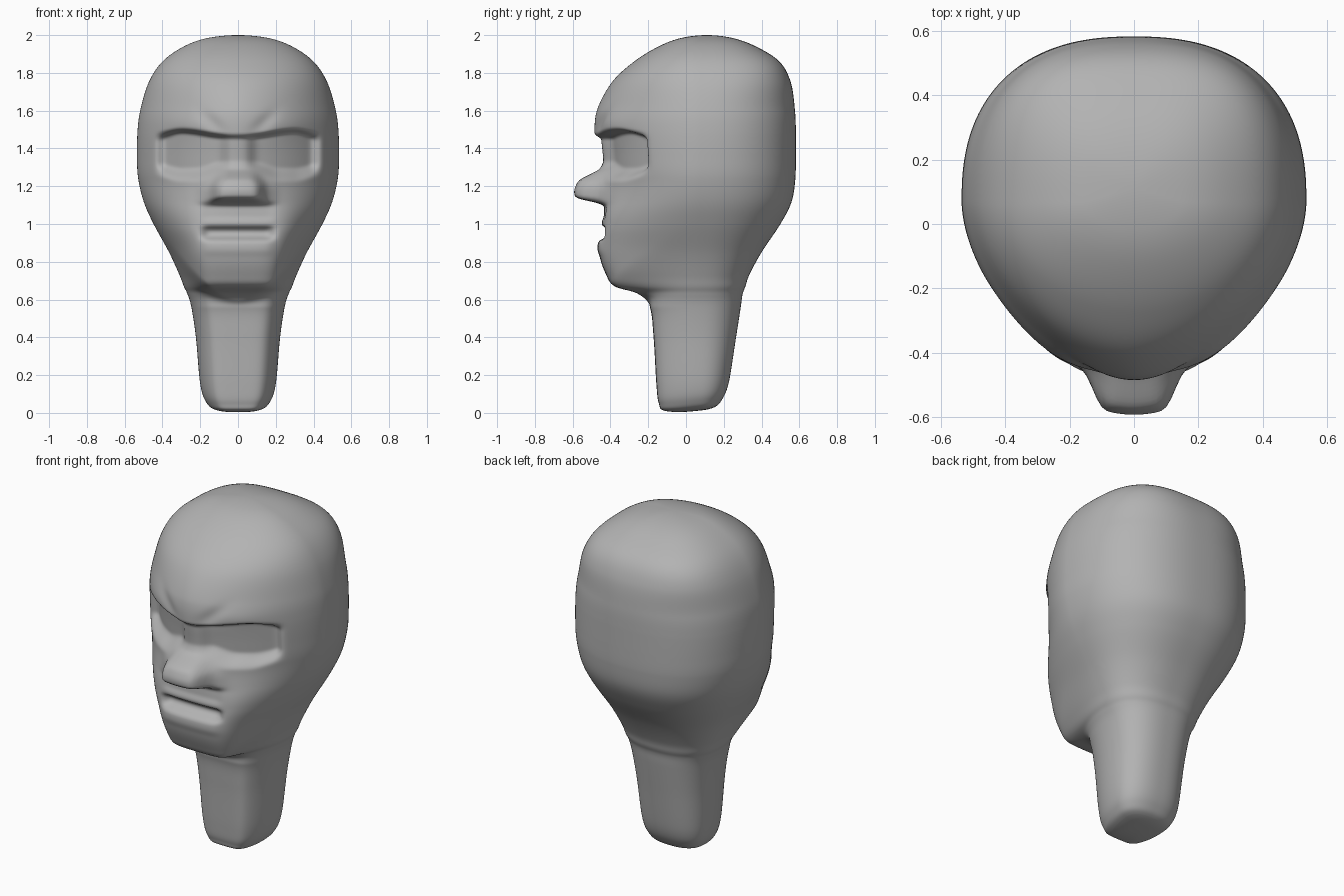
import bpy, bmesh, math

cube = bpy.data.objects.get("Cube")
if cube:
    bpy.data.objects.remove(cube, do_unlink=True)

COLUMNS = 192
STEPS = 14

# Horizontal sections from base to crown: height, front y, back y, half width
SECTIONS = [
    (0, .07, .07, 0), (.01, -.11, .15, .12), (.05, -.145, .19, .17),
    (.15, -.158, .225, .2), (.4, -.173, .265, .223), (.56, -.193, .29, .247),
    (.63, -.255, .3, .268), (.67, -.38, .315, .287), (.73, -.425, .335, .31),
    (.85, -.463, .4, .365), (1, -.45, .5, .447), (1.12, -.45, .56, .5),
    (1.25, -.465, .58, .53), (1.36, -.475, .582, .535), (1.48, -.485, .582, .533),
    (1.6, -.473, .577, .518), (1.75, -.393, .555, .473), (1.86, -.275, .495, .4),
    (1.94, -.145, .37, .287), (1.985, -.025, .245, .16), (2, .11, .11, 0),
]


def ramp(lo, hi, v):
    t = min(1, max(0, (v - lo) / (hi - lo)))
    return t * t * (3 - 2 * t)


def band(v, lo, hi, soft_lo, soft_hi):
    """Window that is 1 between lo and hi, with soft shoulders outside."""
    return ramp(lo - soft_lo, lo, v) * (1 - ramp(hi, hi + soft_hi, v))


def bump(dx, dz, rx, rz):
    return math.exp(-(dx / rx) ** 2 - (dz / rz) ** 2)


def spline(p0, p1, p2, p3, t):
    """Cubic through p1 and p2, with slopes limited against overshoot."""
    out = []
    for a, b, c, d in zip(p0, p1, p2, p3):
        s = c - b
        limit = 3 * abs(s)
        m1 = max(-limit, min(limit, (c - a) / 2))
        m2 = max(-limit, min(limit, (d - b) / 2))
        h = t * t * (3 - 2 * t)
        out.append(b + s * h + m1 * t * (1 - t) ** 2 - m2 * t * t * (1 - t))
    return out


def face_relief(x, z):
    """Forward offset of the face surface."""
    x = abs(x)
    # Rounded sockets, with a narrow bridge between them
    corner = ramp(.3, .44, x)
    brow = 1.455 + .03 * ramp(.05, .3, x) - .05 * corner
    floor = 1.3 + .04 * (1 - ramp(.06, .22, x)) + .03 * corner
    socket = band(z, floor, brow, .08, .016 + .04 * corner) * (1 - ramp(.38, .445, x))
    depth = .035 + .045 * ramp(.04, .1, x)
    out = -socket * depth
    # Brow ridge and frown creases
    out += .012 * bump(x - .27, z - 1.53, .12, .06)
    out -= .014 * bump(x - .1 - .8 * (z - 1.49), z - 1.54, .04, .06)
    # Nose tip and nostril wings
    tip_half = .095 - .04 * ramp(1.2, 1.28, z)
    tip = (1 - ramp(tip_half, tip_half + .06, x)) * band(z, 1.14, 1.225, .03, .07)
    wing = (1 - ramp(.12, .23, x)) * band(z, 1.12, 1.17, .02, .09)
    out += .1 * tip + .03 * wing
    # Lips: hollow under the nose, slit, lower lip
    lip = 1 - ramp(.15, .21, x)
    out -= .01 * lip * band(z, 1.04, 1.09, .03, .015)
    out -= .045 * lip * band(z, .94, .97, .03, .02)
    out += .008 * lip * band(z, .87, .905, .05, .025)
    return out


def section(z, front, back, half):
    """One closed ring: rounded back, tapered face, flattened chin and neck front."""
    centre = max(.07, front + .35 * (back - front))
    stretch = 1 + .25 * (1 - ramp(.95, 1.25, z))
    n_front = 2 - .25 * ramp(.6, .9, z) + .3 * ramp(1.6, 1.95, z)
    n_back = 2.4 + .5 * ramp(1.6, 1.9, z)
    ring = []
    for i in range(COLUMNS):
        a = math.tau * i / COLUMNS
        s, c = math.sin(a), math.cos(a)
        n = n_front if c > 0 else n_back
        x = half * math.copysign(abs(s) ** (2 / max(n, 2)), s)
        r = max(0, 1 - abs(x / half) ** n) ** (1 / n)
        if c > 0:
            r *= stretch
            if r > .01:
                limit = r / (1 + r ** -12) ** 0 / (1 + r ** 12) ** (1 / 12)
                r += (limit - r) * min(1, (stretch - 1) * 8)
            # The jaw underside climbs from the chin towards the ears
            jaw = ramp(.56, .6 + .5 * (1 - c), z)
            neck = max(front, -.193)
            y = centre - (centre - neck - (front - neck) * jaw) * r
            y -= face_relief(x, z) * ramp(0, .3, r)
        else:
            y = centre + (back - centre) * r
        # Base slopes up slightly towards the back
        lift = .025 * ramp(-.1, .25, y) * (1 - ramp(0, .2, z))
        ring.append((x, y, z + lift))
    return ring


def profile_rows():
    """Densely interpolated sections, with a rounded base and a domed crown."""
    rows = []
    last = len(SECTIONS) - 1
    for k in range(last):
        lo, hi = SECTIONS[k], SECTIONS[k + 1]
        for step in range(STEPS):
            t = step / STEPS
            if k == 0:
                t = 1 - (1 - t) ** 2
                row = [a + (b - a) * t for a, b in zip(lo, hi)]
                row[0] = hi[0] * t ** 3
            elif k == last - 1:
                row = [a + (b - a) * t for a, b in zip(lo, hi)]
                row[0] = hi[0] - (hi[0] - lo[0]) * (1 - t) ** 2
            else:
                row = spline(SECTIONS[k - 1], lo, hi, SECTIONS[k + 2], t)
            if row[3] > .001:
                rows.append(row)
    return rows


def build_head():
    bm = bmesh.new()
    rings = [[bm.verts.new(p) for p in section(*row)] for row in profile_rows()]
    for low, high in zip(rings, rings[1:]):
        for i in range(COLUMNS):
            j = (i + 1) % COLUMNS
            bm.faces.new((low[i], low[j], high[j], high[i]))
    # Close the base and the crown
    for ring in (rings[0], rings[-1]):
        bmesh.ops.poke(bm, faces=[bm.faces.new(ring)])
    # Relax the rings a little so the forms blend
    for _ in range(3):
        bmesh.ops.smooth_vert(bm, verts=bm.verts, factor=.5,
                              use_axis_x=True, use_axis_y=True, use_axis_z=True)
    bmesh.ops.recalc_face_normals(bm, faces=bm.faces)
    mesh = bpy.data.meshes.new("head_and_neck")
    bm.to_mesh(mesh)
    bm.free()
    obj = bpy.data.objects.new("head_and_neck", mesh)
    bpy.context.collection.objects.link(obj)
    return obj


# Plain grey clay
clay = bpy.data.materials.new("grey_clay")
clay.use_nodes = True
grey = (.45, .45, .45, 1)
clay.diffuse_color = grey
clay.node_tree.nodes["Principled BSDF"].inputs["Base Color"].default_value = grey

head = build_head()
head.data.materials.append(clay)
for poly in head.data.polygons:
    poly.use_smooth = True
